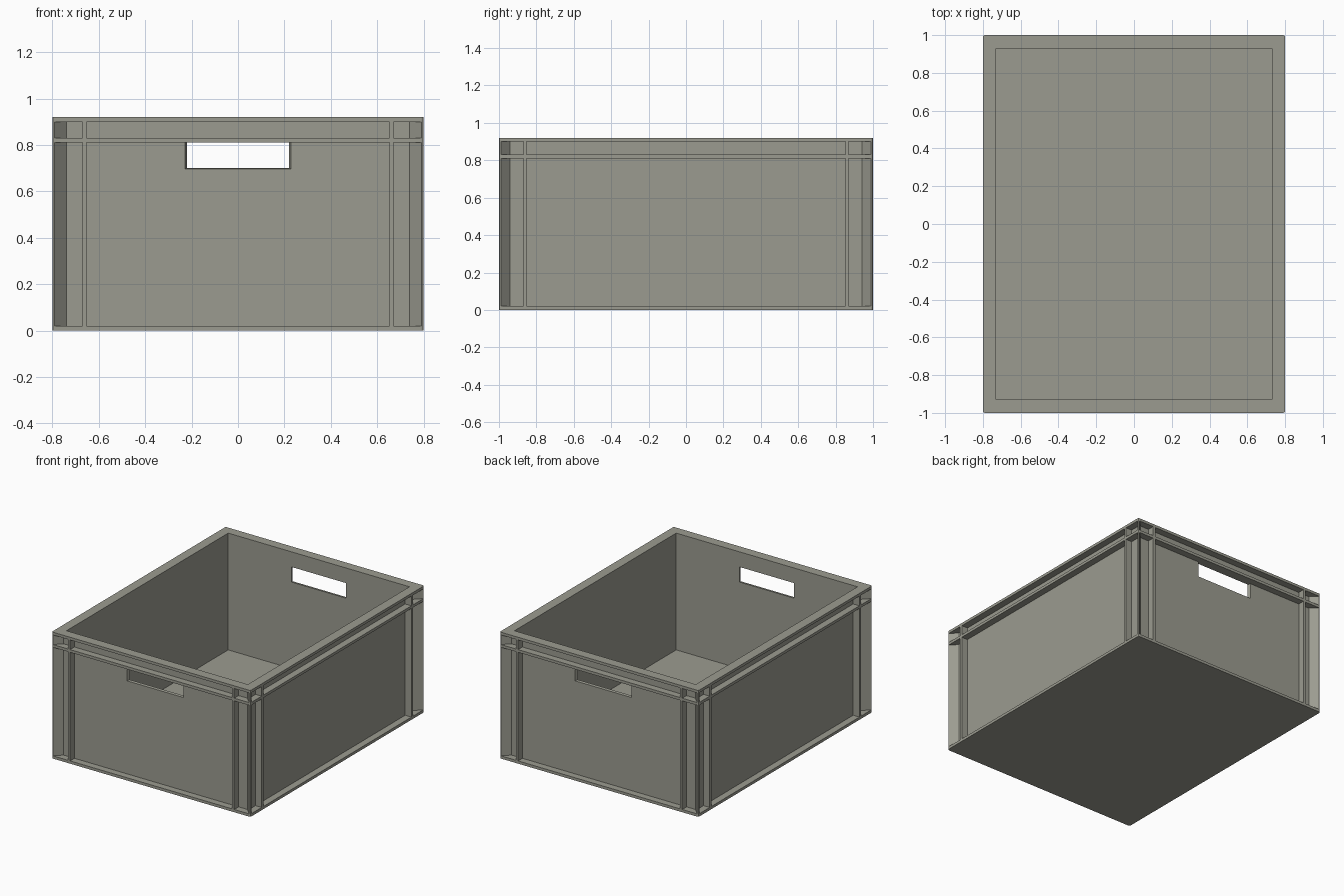
import bpy, bmesh

if "Cube" in bpy.data.objects:
    bpy.data.objects.remove(bpy.data.objects["Cube"])

W, D, H = 0.80, 1.00, 0.92      # outer half sizes and height
RAIL, WEB = 0.05, 0.07          # rail depth outside the wall, depth to inner wall face

mat = bpy.data.materials.new("warm grey plastic")
mat.diffuse_color = (0.33, 0.33, 0.28, 1)
mat.use_nodes = True
mat.node_tree.nodes["Principled BSDF"].inputs["Base Color"].default_value = mat.diffuse_color


def finish(bm, name):
    bmesh.ops.recalc_face_normals(bm, faces=bm.faces)
    me = bpy.data.meshes.new(name)
    bm.to_mesh(me)
    bm.free()
    me.materials.append(mat)
    ob = bpy.data.objects.new(name, me)
    bpy.context.collection.objects.link(ob)
    return ob


def prism(name, pts, z0, z1):
    bm = bmesh.new()
    lo = [bm.verts.new((x, y, z0)) for x, y in pts]
    hi = [bm.verts.new((x, y, z1)) for x, y in pts]
    n = len(pts)
    bm.faces.new(lo)
    bm.faces.new(hi)
    for i in range(n):
        j = (i + 1) % n
        bm.faces.new((lo[i], lo[j], hi[j], hi[i]))
    return finish(bm, name)


def frame(name, loops):
    """Closed frame skinned through four matching loops around a hole."""
    bm = bmesh.new()
    rows = [[bm.verts.new(p) for p in loop] for loop in loops]
    n = len(rows[0])
    for k in range(4):
        a, b = rows[k], rows[(k + 1) % 4]
        for i in range(n):
            j = (i + 1) % n
            bm.faces.new((a[i], a[j], b[j], b[i]))
    return finish(bm, name)


def rounded(hx, hy, r):
    c = r * 0.3
    quarter = [(0, r), (c, c), (r, 0)]
    pts = []
    for sx, sy, order in ((1, 1, 1), (-1, 1, -1), (-1, -1, 1), (1, -1, -1)):
        pts += [(sx * (hx - a), sy * (hy - b)) for a, b in quarter[::order]]
    return pts


def rect(x0, x1, y0, y1):
    return [(x0, y0), (x1, y0), (x1, y1), (x0, y1)]


def ring(name, inset, z0, z1):
    out = rounded(W, D, 0.01)
    inn = rounded(W - inset, D - inset, 0.0005)
    at = lambda pts, z: [(x, y, z) for x, y in pts]
    return frame(name, [at(out, z0), at(out, z1), at(inn, z1), at(inn, z0)])


# base plate and raised inner floor
prism("base_plate", rounded(W, D, 0.01), 0, 0.02)
prism("inner_floor", rect(-0.735, 0.735, -0.935, 0.935), 0.02, 0.07)

# top rim and the rail below it
ring("top_rim", WEB, 0.90, H)
ring("outer_rail", RAIL + 0.01, 0.81, 0.83)

for s, side in ((-1, "left"), (1, "right")):
    prism(side + "_wall", rect(s * 0.73, s * 0.75, -0.94, 0.94), 0.02, 0.90)


# end walls with handle openings
def xz(x, z0, z1, y):
    return [(-x, y, z0), (x, y, z0), (x, y, z1), (-x, y, z1)]


for s, side in ((-1, "front"), (1, "back")):
    yo, yi = s * 0.95, s * 0.93
    frame(side + "_wall", [xz(0.74, 0.02, 0.90, yo), xz(0.74, 0.02, 0.90, yi),
                           xz(0.22, 0.70, 0.81, yi), xz(0.228, 0.697, 0.81, yo)])

# vertical ribs and diagonal corner webs, below and above the rail
web = [(0.01, 0), (0.003, 0.003), (0, 0.01), (0.055, 0.065), (0.065, 0.055)]
for part, z0, z1 in (("lower", 0.02, 0.81), ("upper", 0.83, 0.90)):
    for sx in (-1, 1):
        for sy in (-1, 1):
            prism(part + "_end_rib",
                  rect(sx * 0.652, sx * 0.67, sy * 0.94, sy * D), z0, z1)
            prism(part + "_side_rib",
                  rect(sx * 0.74, sx * W, sy * 0.852, sy * 0.87), z0, z1)
            prism(part + "_corner_web",
                  [(sx * (W - a), sy * (D - b)) for a, b in web], z0, z1)
